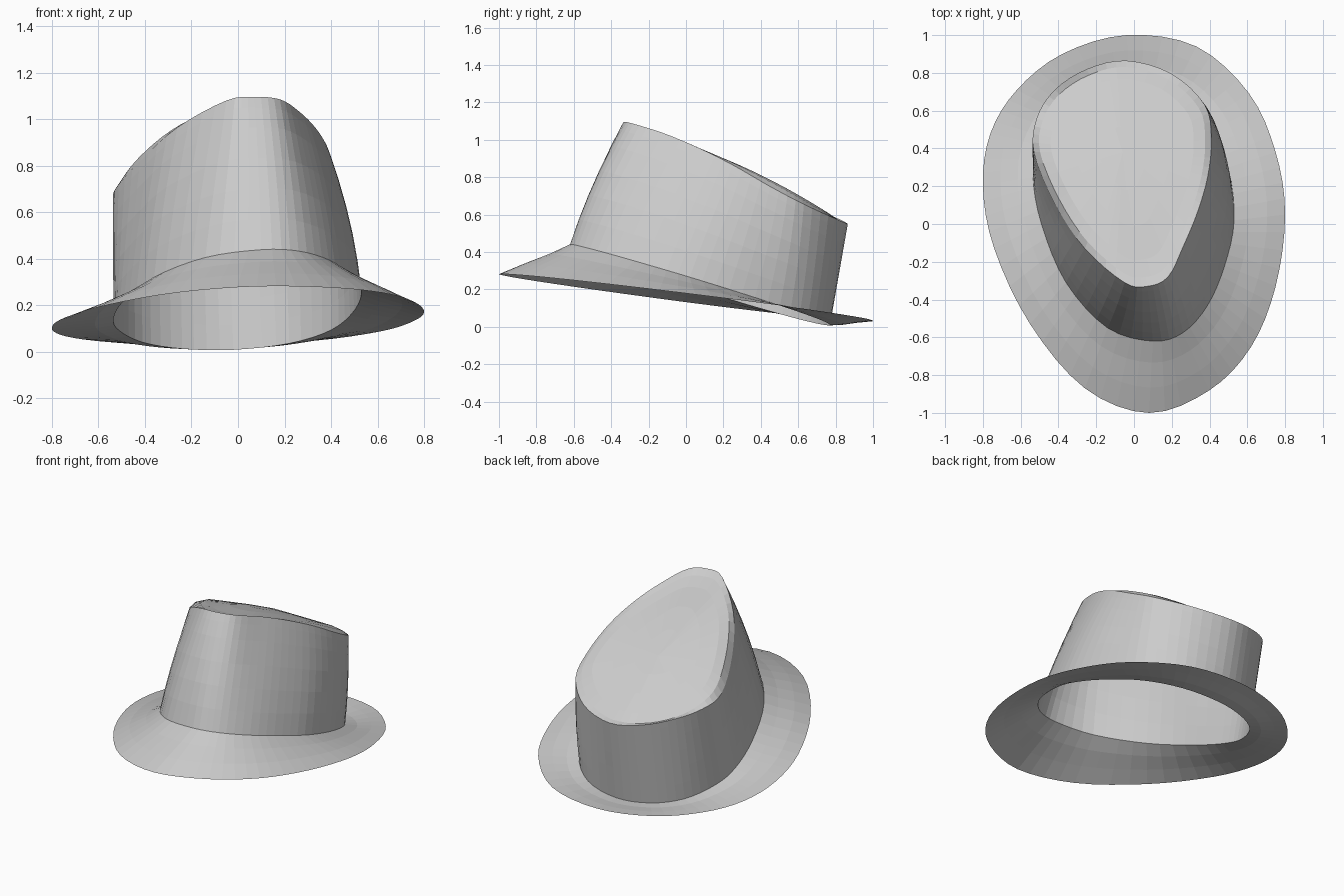
import bpy, bmesh
from mathutils import Vector

if "Cube" in bpy.data.objects:
    bpy.data.objects.remove(bpy.data.objects["Cube"])

STEPS = 4  # subdivisions between matched outline points

# Matched outlines, starting at the front and running round by the right side
RIM = [(.08, -1), (.4, -.88), (.62, -.65), (.75, -.33), (.8, .05), (.75, .38), (.61, .69), (.33, .94),
       (-.04, 1), (-.38, .9), (-.62, .71), (-.76, .48), (-.8, .2), (-.74, -.13), (-.55, -.53), (-.26, -.87)]
BASE = [(.1, -.62), (.26, -.575), (.39, -.43), (.48, -.22), (.53, .02), (.5, .3), (.4, .56), (.22, .72),
        (-.02, .77), (-.24, .72), (-.41, .6), (-.51, .42), (-.535, .25), (-.49, 0), (-.36, -.31), (-.14, -.55)]
TOP = [(.07, -.33, 1.095), (.18, -.28, 1.085), (.26, -.12, 1.035), (.335, .06, .96), (.39, .25, .865),
       (.41, .45, .75), (.375, .63, .655), (.2, .795, .58), (-.04, .865, .55), (-.25, .82, .575),
       (-.42, .71, .62), (-.515, .56, .655), (-.53, .38, .695), (-.42, .11, .82), (-.26, -.13, .965),
       (-.05, -.31, 1.08)]


def smooth_loop(points):
    """Closed Catmull-Rom curve through the points."""
    pts, n, out = [Vector(p) for p in points], len(points), []
    for i in range(n):
        a, b, c, d = (pts[(i + k) % n] for k in (-1, 0, 1, 2))
        for s in range(STEPS):
            t = s / STEPS
            out.append(.5 * (2 * b + (c - a) * t + (2 * a - 5 * b + 4 * c - d) * t * t
                             + (3 * b - a - 3 * c + d) * t ** 3))
    return out


def blend(r1, r2, t, push=0.0, lift=0.0):
    """Ring between two rings, pushed outwards at the front and right."""
    out = []
    for a, b in zip(r1, r2):
        p = a.lerp(b, t)
        away = Vector((p.x + .03, p.y - .15, 0)).normalized()
        amount = push * min(1, max(0, .5 + away.x * .7 - away.y * .7))
        out.append(p + away * amount + Vector((0, 0, lift)))
    return out


def loft(name, rings, cap=None):
    bm = bmesh.new()
    vs = [[bm.verts.new(p) for p in ring] for ring in rings]
    n = len(rings[0])
    for lo, hi in zip(vs, vs[1:]):
        for i in range(n):
            j = (i + 1) % n
            bm.faces.new((lo[i], lo[j], hi[j], hi[i]))
    if cap is not None:
        c = bm.verts.new(cap)
        for i in range(n):
            bm.faces.new((vs[-1][i], vs[-1][(i + 1) % n], c))
    mesh = bpy.data.meshes.new(name)
    bm.to_mesh(mesh)
    bm.free()
    obj = bpy.data.objects.new(name, mesh)
    bpy.context.collection.objects.link(obj)
    return obj


# Tilted rim and crown base, each on its own sloping plane
rim = smooth_loop([(x, y, .155 + .03 * x - .124 * y) for x, y in RIM])
base = smooth_loop([(x, y, max(.245 + .05 * x - .305 * y, .004)) for x, y in BASE])
top = smooth_loop(TOP)

# Brim: flared sheet, drooping in front and turned up behind
loft("brim", [rim, blend(rim, base, .35), blend(rim, base, .7, 0, -.004), base])

# Crown: wall bulging slightly at the front, teardrop top with a gently domed sloping lid
middle = Vector((-.06, .38, 0))


def lid_height(x, y):
    return .975 - .33 * y - .2 * y * y - .15 * max(0, -x - .1)


def lid_ring(scale, follow):
    ring = []
    for p in top:
        q = middle + (p - middle) * scale
        ring.append(Vector((q.x, q.y, lid_height(q.x, q.y) * follow + p.z * (1 - follow))))
    return ring


wall = [blend(base, top, t, .08 * t * (1 - t)) for t in (0, .2, .4, .6, .8, .93)]
loft("crown", wall + [top, lid_ring(.93, .7), lid_ring(.8, 1), lid_ring(.55, 1), lid_ring(.28, 1)],
     (middle.x, middle.y, lid_height(middle.x, middle.y)))
